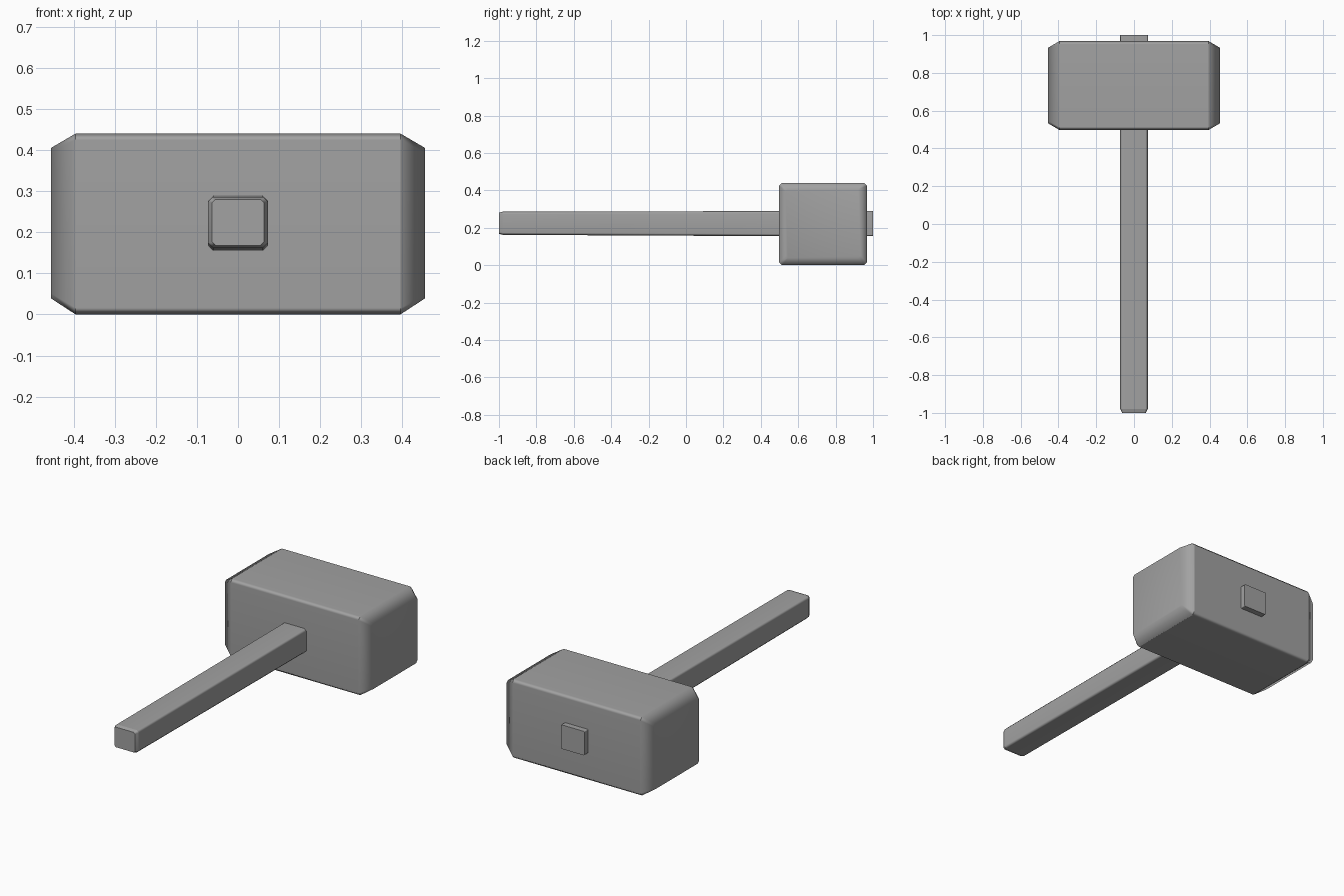
import bpy, bmesh
from mathutils import Vector

default = bpy.data.objects.get("Cube")
if default:
    bpy.data.objects.remove(default, do_unlink=True)

grey = bpy.data.materials.new("Grey")
grey.use_nodes = True
colour = (0.36, 0.36, 0.36, 1)
grey.diffuse_color = colour
grey.node_tree.nodes["Principled BSDF"].inputs["Base Color"].default_value = colour


def outline(a, b, c):
    """Rectangle of half sizes a and b with corners cut by c."""
    return [(a - c, -b), (a, c - b), (a, b - c), (a - c, b),
            (c - a, b), (-a, b - c), (-a, c - b), (c - a, -b)]


def loft(name, sections, place, sharp_rings):
    """Skin cut-corner rectangles: (position, centre z, half a, half b, cut)."""
    bm = bmesh.new()
    rings = [[bm.verts.new(place(t, u, cz + v)) for u, v in outline(a, b, c)]
             for t, cz, a, b, c in sections]
    for lower, upper in zip(rings, rings[1:]):
        for i in range(len(lower)):
            j = (i + 1) % len(lower)
            bm.faces.new((lower[i], lower[j], upper[j], upper[i]))
    bm.faces.new(rings[0][::-1])
    bm.faces.new(rings[-1])
    bmesh.ops.recalc_face_normals(bm, faces=bm.faces)
    for face in bm.faces:
        face.smooth = True
    # Crisp borders where the form changes
    for k in sharp_rings:
        members = set(rings[k])
        for edge in bm.edges:
            if set(edge.verts) <= members:
                edge.smooth = False
    mesh = bpy.data.meshes.new(name)
    bm.to_mesh(mesh)
    bm.free()
    mesh.materials.append(grey)
    obj = bpy.data.objects.new(name, mesh)
    bpy.context.collection.objects.link(obj)
    weighted = obj.modifiers.new("Even shading", 'WEIGHTED_NORMAL')
    weighted.keep_sharp = True
    return obj


# Block head with tapered striking ends
head_y = 0.733
loft("hammer_head",
     [(-0.455, 0.222, 0.20, 0.183, 0.012), (-0.395, 0.22, 0.235, 0.22, 0.016),
      (0.395, 0.22, 0.235, 0.22, 0.016), (0.455, 0.222, 0.20, 0.183, 0.012)],
     lambda t, u, z: Vector((t, head_y + u, z)), (1, 2))

# Long square handle, running through the head
loft("handle",
     [(-1.0, 0.224, 0.063, 0.056, 0.008), (-0.98, 0.224, 0.073, 0.062, 0.012),
      (0.5, 0.222, 0.073, 0.067, 0.012), (1.0, 0.222, 0.073, 0.067, 0.004)],
     lambda t, u, z: Vector((u, t, z)), (0, 1, 3))
